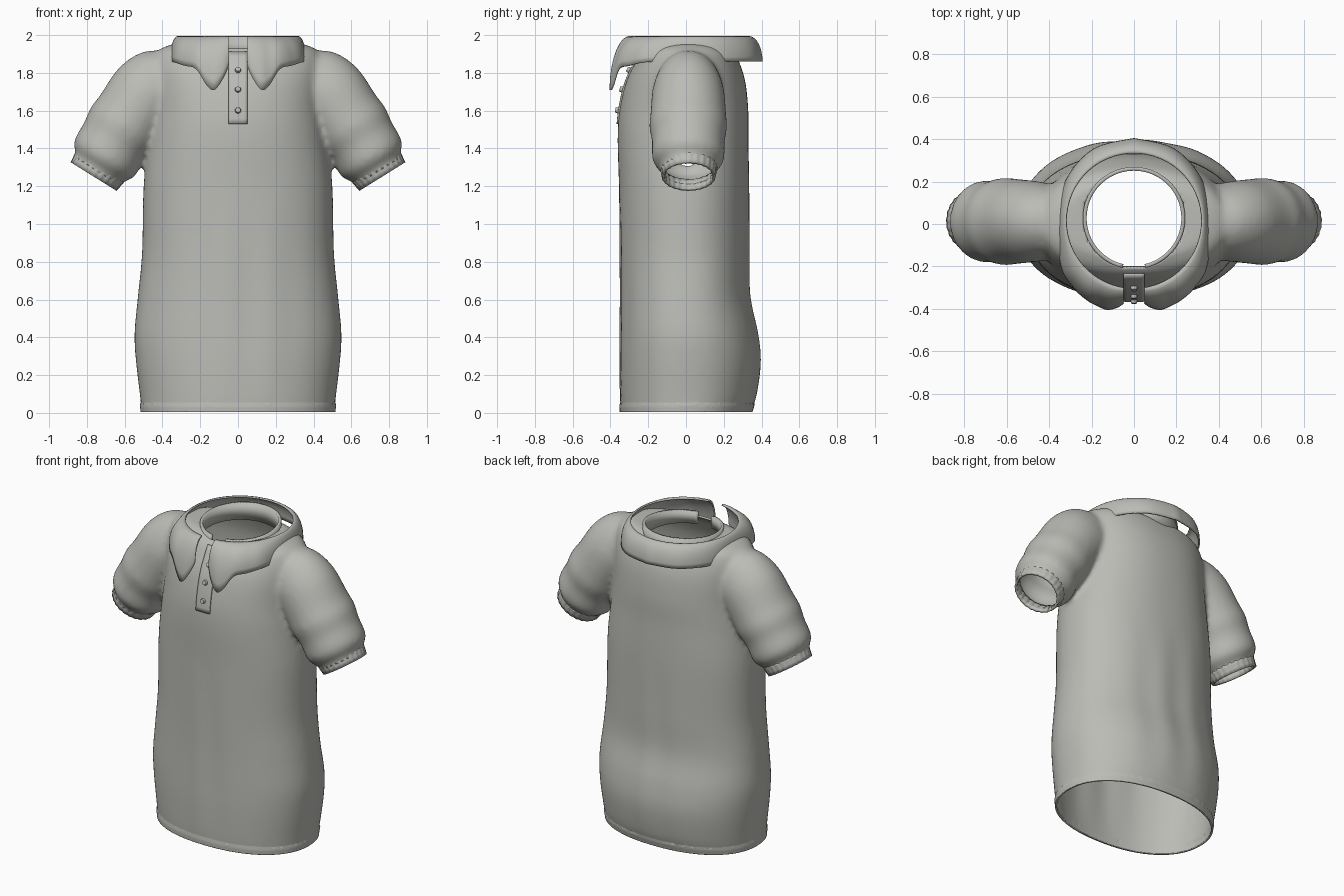
import bpy, bmesh, math
from math import sin, cos, pi, radians
from mathutils import Vector
from mathutils.bvhtree import BVHTree

if "Cube" in bpy.data.objects:
    bpy.data.objects.remove(bpy.data.objects["Cube"])

cloth = bpy.data.materials.new("warm_grey_cloth")
cloth.use_nodes = True
GREY = (0.5, 0.5, 0.47, 1)
cloth.diffuse_color = GREY
cloth.node_tree.nodes["Principled BSDF"].inputs["Base Color"].default_value = GREY


def spline(rows, steps):
    """Catmull-Rom resampling of a table of rows."""
    pts = [Vector(r) for r in rows]
    out = []
    for i in range(len(pts) - 1):
        a, b, c, d = (pts[max(0, min(len(pts) - 1, i + k))] for k in (-1, 0, 1, 2))
        for s in range(steps):
            t = s / steps
            out.append(b + (c - a) * (t / 2) + (a * 2 - b * 5 + c * 4 - d) * (t * t / 2)
                       + (b * 3 - a - c * 3 + d) * (t ** 3 / 2))
    return out + [pts[-1]]


def loft(bm, rings, closed=True, caps=False):
    """Skin a list of equally long point rings."""
    grid = [[bm.verts.new(p) for p in ring] for ring in rings]
    n = len(grid[0])
    faces = []
    for lo, hi in zip(grid, grid[1:]):
        for i in range(n if closed else n - 1):
            j = (i + 1) % n
            faces.append(bm.faces.new((lo[i], lo[j], hi[j], hi[i])))
    if caps:
        faces += [bm.faces.new(grid[0][::-1]), bm.faces.new(grid[-1])]
    bmesh.ops.recalc_face_normals(bm, faces=faces)


def make(name, bm, thickness=0, offset=0, angle=40):
    mesh = bpy.data.meshes.new(name)
    bm.to_mesh(mesh)
    bm.free()
    obj = bpy.data.objects.new(name, mesh)
    bpy.context.collection.objects.link(obj)
    mesh.materials.append(cloth)
    if thickness:
        mod = obj.modifiers.new("thickness", 'SOLIDIFY')
        mod.thickness, mod.offset = thickness, offset
    bpy.ops.object.select_all(action='DESELECT')
    obj.select_set(True)
    bpy.context.view_layer.objects.active = obj
    bpy.ops.object.shade_smooth_by_angle(angle=radians(angle))
    return obj


# Torso: height, half width, front depth, back depth
TORSO = [(-.1, .5, .34, .33), (0, .51, .345, .345), (.1, .52, .35, .375),
         (.27, .54, .352, .395), (.42, .548, .35, .38), (.62, .53, .348, .338),
         (.85, .508, .35, .335), (1.2, .5, .355, .335), (1.45, .47, .362, .33),
         (1.6, .45, .352, .33)]
YOKE = [(1.75, .45, .318, .315), (1.85, .45, .27, .285), (1.92, .42, .225, .25),
        (1.955, .34, .16, .2)]
# Sleeve: centre x, centre z, half height, half depth, tilt in degrees
SLEEVE = [(.3, .0, .17, .15, 68), (.385, -.01, .205, .17, 58), (.47, -.05, .205, .19, 36),
          (.56, -.17, .198, .2, 32), (.61, -.24, .2, .205, 32), (.655, -.31, .187, .192, 32),
          (.7, -.39, .188, .192, 32), (.722, -.425, .172, .175, 32),
          (.74, -.46, .145, .145, 32), (.79, -.54, .14, .14, 32)]
TURN = [2 * pi * i / 64 for i in range(64)]


def power(v, e):
    return math.copysign(abs(v) ** e, v)


def torso_ring(row):
    z, w, f, b = row
    return [(w * power(cos(a), .9), (b if sin(a) > 0 else f) * power(sin(a), .9), z)
            for a in TURN]


def sleeve_ring(row, side):
    x, z, h, d, tilt = row
    t = radians(tilt)
    return [(side * (x + h * cos(a) * cos(t)), .012 + d * sin(a),
             1.75 + z + h * cos(a) * sin(t)) for a in TURN]


# Fuse torso and sleeves into one soft volume
bm = bmesh.new()
loft(bm, [torso_ring(r) for r in spline(TORSO + YOKE, 5)], caps=True)
for side in (1, -1):
    loft(bm, [sleeve_ring(r, side) for r in spline(SLEEVE, 5)], caps=True)
volume = make("shirt_volume", bm)
mod = volume.modifiers.new("fuse", 'REMESH')
mod.mode, mod.voxel_size = 'VOXEL', .016
mod = volume.modifiers.new("soften", 'SMOOTH')
mod.factor, mod.iterations = .5, 10
fused = volume.evaluated_get(bpy.context.evaluated_depsgraph_get())
bm = bmesh.new()
bm.from_mesh(fused.to_mesh())
fused.to_mesh_clear()
bpy.data.objects.remove(volume)


def cut(bm, point, normal, keep=None, clear=True):
    faces = [f for f in bm.faces if keep is None or keep(f.calc_center_median())]
    edges = {e for f in faces for e in f.edges}
    verts = {v for f in faces for v in f.verts}
    bmesh.ops.bisect_plane(bm, geom=list(verts) + list(edges) + faces, dist=1e-5,
                           plane_co=point, plane_no=normal, clear_outer=clear)


# Open the hem, sleeve ends and neck
cut(bm, (0, 0, .004), (0, 0, -1))
cut(bm, (0, 0, .055), (0, 0, -1), clear=False)
for side in (1, -1):
    cut(bm, (side * .745, 0, 1.28), (side * .53, 0, -.85),
        lambda c: c.x * side > .575 and c.z > 1)
NECK = Vector((0, .028))
hole = [f for f in bm.faces if f.calc_center_median().z > 1.7
        and (f.calc_center_median().xy - NECK).length < .236]
bmesh.ops.delete(bm, geom=hole, context='FACES')

# Raised hem band and faint hanging folds
bm.normal_update()
for v in bm.verts:
    if v.co.z < .054:
        v.co += Vector((v.normal.x, v.normal.y, 0)) * .006
    elif v.co.z < 1.2 and abs(v.co.x) < .4:
        fade = sin(pi * v.co.z / 1.2) * cos(v.co.x * pi / .8)
        v.co.y += .004 * fade * sin(v.co.x * 26)
bm.normal_update()
surface = BVHTree.FromBMesh(bm)
make("shirt_body", bm, .012, -1, 60)


def front_hit(x, z):
    return surface.ray_cast(Vector((x, -1, z)), Vector((0, 1, 0)))


# Button placket following the chest
bm = bmesh.new()
rows = []
for i in range(15):
    z = 1.53 + .38 * i / 14
    rows.append([front_hit(.05 * k / 3, z)[0] + Vector((0, -.004, 0))
                 for k in range(-3, 4)])
loft(bm, rows, closed=False)
make("button_placket", bm, .009)

# Buttons
for i, z in enumerate((1.6, 1.71, 1.81)):
    spot, normal = front_hit(0, z)[:2]
    bm = bmesh.new()
    bmesh.ops.create_cone(bm, cap_ends=True, segments=20, radius1=.017,
                          radius2=.013, depth=.018)
    button = make("button_%d" % (i + 1), bm)
    button.location = spot + normal * .014
    button.rotation_euler = normal.to_track_quat('Z', 'Y').to_euler()

# Neck stand, open at the front
bm = bmesh.new()
arc = [radians(13 + 334 * i / 72) for i in range(73)]
loft(bm, [[(.232 * sin(a), NECK.y - .232 * cos(a),
            (1.975 - .018 * cos(a)) if top else 1.88) for a in arc]
          for top in (0, 1)], closed=False)
make("neck_stand", bm, .018)

# Folded collar: angle from the front, then lower edge x, y, z
EDGE = [(9, .05, -.37, 1.84), (14, .08, -.39, 1.77), (20, .125, -.4, 1.71),
        (27, .165, -.385, 1.735), (36, .22, -.355, 1.82), (45, .28, -.3, 1.838),
        (58, .34, -.2, 1.858), (90, .355, 0, 1.86), (120, .32, .2, 1.86),
        (150, .19, .35, 1.86), (180, 0, .4, 1.86)]
half = spline(EDGE, 5)
bm = bmesh.new()
rings = []
for k in range(9):
    t = k / 8 * pi / 2
    ring = []
    for a, x, y, z in half:
        a = radians(a)
        low = Vector((x, y, z))
        top = Vector((.318 * sin(a), .015 - .318 * cos(a), 1.99))
        p = top.lerp(low, sin(t))
        p.z = low.z + (top.z - low.z) * cos(t)
        ring.append(p)
    rings.append(ring + [Vector((-p.x, p.y, p.z)) for p in ring[-2::-1]])
loft(bm, rings, closed=False)
make("folded_collar", bm, .01)

# Ribbed cuffs
for name, side in (("left", 1), ("right", -1)):
    bm = bmesh.new()
    rings = []
    for k in range(4):
        t = k / 3
        cx, cz, r = .727 + .037 * t, 1.309 - .058 * t, .15 - .01 * t
        ring = []
        for i in range(96):
            a = 2 * pi * i / 96
            rr = r + (.003 if i % 4 < 2 else 0)
            ring.append((side * (cx + rr * cos(a) * .85), .014 + rr * sin(a),
                         cz + rr * cos(a) * .53))
        rings.append(ring)
    loft(bm, rings)
    make(name + "_cuff", bm, .014, -1)
